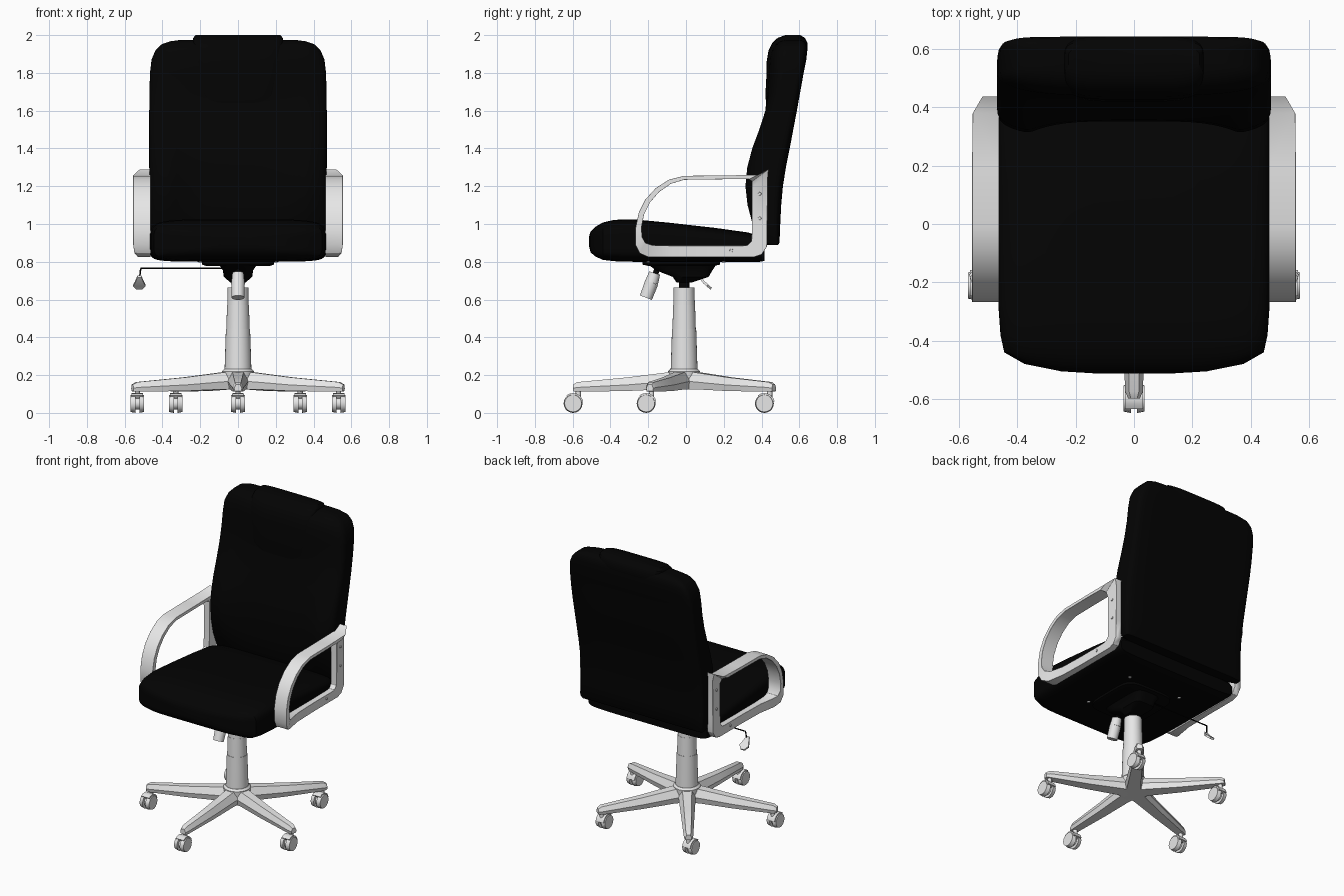
import bpy, bmesh, math
from mathutils import Vector, Matrix

if "Cube" in bpy.data.objects:
    bpy.data.objects.remove(bpy.data.objects["Cube"])


def material(name, c):
    m = bpy.data.materials.new(name)
    m.diffuse_color = (c, c, c, 1)
    m.use_nodes = True
    m.node_tree.nodes["Principled BSDF"].inputs["Base Color"].default_value = m.diffuse_color
    return m


BLACK = material("black upholstery", 0.001)
GREY = material("light grey plastic", 0.8)


def finish(name, bm, mat):
    bmesh.ops.recalc_face_normals(bm, faces=bm.faces)
    me = bpy.data.meshes.new(name)
    bm.to_mesh(me)
    bm.free()
    me.materials.append(mat)
    ob = bpy.data.objects.new(name, me)
    bpy.context.collection.objects.link(ob)
    return ob


def loft(name, rings, mat, closed=False):
    """Skin a list of equal-length point rings, capped unless closed."""
    bm = bmesh.new()
    vs = [[bm.verts.new(p) for p in r] for r in rings]
    n = len(vs[0])
    for i in range(len(vs) if closed else len(vs) - 1):
        a, b = vs[i], vs[(i + 1) % len(vs)]
        for j in range(n):
            k = (j + 1) % n
            bm.faces.new((a[j], a[k], b[k], b[j]))
    if not closed:
        bm.faces.new(vs[0])
        bm.faces.new(vs[-1])
    return finish(name, bm, mat)


def squircle(a, b, e0=5, e1=5, n=72):
    """Rounded rectangle with its own squareness below (e0) and above (e1)."""
    out = []
    for i in range(n):
        t = 2 * math.pi * (i + .5) / n
        e = e1 if math.sin(t) > 0 else e0
        f = lambda q: math.copysign(abs(q) ** (2 / e), q)
        out.append((a * f(math.cos(t)), b * f(math.sin(t))))
    return out


def z_ring(z, y0, y1, hw, dent=0, e0=5, e1=5):
    """Horizontal rounded section; dent hollows the middle of the front."""
    out = []
    for u, v in squircle(hw, (y1 - y0) / 2, e0, e1):
        y = (y0 + y1) / 2 + v
        if v < 0:
            y += dent * max(0, 1 - (u / 0.36) ** 4)
        out.append((u, y, z))
    return out


def y_ring(y, z0, z1, hw):
    return [(u, y, (z0 + z1) / 2 + v) for u, v in squircle(hw, (z1 - z0) / 2, 6, 5)]


def tube(name, p, q, r0, r1, mat, seg=20):
    p, q = Vector(p), Vector(q)
    d = q - p
    bm = bmesh.new()
    M = Matrix.Translation((p + q) / 2) @ d.to_track_quat('Z', 'Y').to_matrix().to_4x4()
    bmesh.ops.create_cone(bm, cap_ends=True, segments=seg, radius1=r0, radius2=r1, depth=d.length, matrix=M)
    return finish(name, bm, mat)


# Seat cushion, skinned front to back: y, bottom, top, half width
seat = [(-.513, .88, .935, .12), (-.505, .85, .96, .25), (-.48, .828, .985, .375), (-.44, .81, 1.008, .445),
        (-.38, .803, 1.022, .458), (-.28, .80, 1.025, .465), (-.1, .80, 1.008, .467), (.15, .80, .98, .467),
        (.33, .80, .955, .465), (.39, .80, .935, .46), (.415, .805, .90, .45)]
loft("seat", [y_ring(*s) for s in seat], BLACK)

# Backrest, skinned upwards: z, front, back, half width, front hollow
back = [(.89, .425, .488, .46, 0), (.90, .40, .495, .466, 0), (1.0, .34, .499, .467, .02), (1.1, .31, .504, .468, .045),
        (1.2, .297, .513, .469, .055), (1.3, .306, .529, .47, .05), (1.4, .333, .549, .47, .04),
        (1.5, .373, .568, .47, .025), (1.6, .408, .587, .47, .012), (1.7, .43, .605, .469, 0),
        (1.8, .437, .623, .466, 0), (1.87, .44, .637, .458, 0), (1.92, .452, .642, .437, 0),
        (1.95, .47, .638, .408, 0), (1.967, .495, .626, .36, 0), (1.975, .52, .605, .30, 0)]
loft("backrest", [z_ring(*s, 3.4, 9) for s in back], BLACK)

# Headrest pad over the top middle of the backrest
head = [(1.61, .45, .56, .13), (1.63, .425, .57, .18), (1.68, .42, .59, .21), (1.77, .425, .61, .225),
        (1.86, .427, .625, .235), (1.92, .437, .643, .24), (1.96, .457, .642, .24), (1.985, .485, .63, .237),
        (2.0, .525, .605, .225)]
loft("headrest", [z_ring(*s) for s in head], BLACK)

# Armrest loop: outer y, z, inner y, z, outside x
arm = [(.10, .825, .10, .885, .505), (-.08, .825, -.08, .885, .51), (-.20, .825, -.18, .888, .53),
       (-.245, .845, -.215, .90, .548), (-.268, .89, -.232, .93, .555), (-.267, .98, -.236, .98, .555),
       (-.25, 1.06, -.222, 1.05, .555), (-.215, 1.13, -.19, 1.115, .555), (-.16, 1.19, -.142, 1.17, .555),
       (-.09, 1.235, -.08, 1.213, .555), (-.01, 1.255, -.01, 1.234, .555), (.20, 1.257, .20, 1.237, .555),
       (.38, 1.26, .335, 1.237, .553), (.437, 1.29, .35, 1.225, .52), (.432, 1.24, .35, 1.19, .505),
       (.43, 1.0, .35, 1.0, .505), (.428, .88, .347, .91, .505), (.40, .838, .325, .888, .505),
       (.36, .825, .30, .885, .505)]


def armrest(name, s):
    rings = [[(s * .462, a, b), (s * x, a, b), (s * x, c, d), (s * .462, c, d)] for a, b, c, d, x in arm]
    ob = loft(name, rings, GREY, True)
    ob.modifiers.new("soft edge", 'BEVEL').width = .004
    for i, (y, z) in enumerate(((-.11, .86), (.24, .86), (.39, 1.03), (.39, 1.16))):
        tube(f"{name}_screw_{i}", (s * .50, y, z), (s * .510, y, z), .010, .008, GREY, 10)


armrest("right_armrest", 1)
armrest("left_armrest", -1)

# Tilt mechanism under the seat
loft("seat_plate", [z_ring(.778, -.2, .15, .17), z_ring(.785, -.23, .18, .19), z_ring(.805, -.23, .18, .19)], BLACK)
loft("tilt_mechanism", [z_ring(.69, -.05, .03, .04), z_ring(.72, -.07, .12, .075),
                        z_ring(.755, -.16, .14, .08), z_ring(.785, -.2, .16, .1)], BLACK)
tube("tension_rod", (0, -.15, .77), (0, -.17, .71), .015, .015, BLACK)
tube("tension_knob", (0, -.166, .74), (0, -.182, .69), .03, .035, GREY)
tube("tension_knob_grip", (0, -.182, .69), (0, -.212, .61), .036, .034, GREY)
for i, (x, y) in enumerate(((.2, -.2), (-.2, -.2), (.2, .2), (-.2, .2))):
    tube(f"seat_bolt_{i}", (x, y, .805), (x, y, .795), .011, .009, GREY, 10)

# Height lever with paddle
tube("lever_rod", (0, .09, .765), (-.515, .09, .765), .004, .004, BLACK, 8)
tube("lever_end", (-.515, .09, .765), (-.52, .085, .722), .004, .004, BLACK, 8)
paddle = [(.075, .728, .010), (.10, .695, .024), (.118, .68, .033), (.137, .662, .014)]
loft("lever_paddle", [[(-.522 - w, y, z), (-.522 + w, y, z), (-.522 + w, y - .008, z - .01),
                       (-.522 - w, y - .008, z - .01)] for y, z, w in paddle], GREY)

# Gas column in stepped sleeves
HY = -.01
for name, z0, z1, r0, r1, m in (("gas_piston", .64, .71, .028, .028, BLACK), ("upper_sleeve", .56, .665, .057, .055, GREY),
                                ("middle_sleeve", .44, .57, .062, .058, GREY), ("lower_sleeve", .2, .445, .072, .064, GREY),
                                ("base_hub", .125, .22, .08, .085, GREY), ("hub_collar", .22, .232, .085, .073, GREY)):
    tube(name, (0, HY, z0), (0, HY, z1), r0, r1, m, 28)

# Five star legs, each with a twin-wheel caster
leg = [(.03, .125, .222, .058), (.1, .125, .213, .052), (.3, .116, .188, .042), (.565, .112, .163, .03), (.588, .115, .15, .02)]
for i in range(5):
    a = -math.pi / 2 + i * 2 * math.pi / 5
    d, s = Vector((math.cos(a), math.sin(a), 0)), Vector((-math.sin(a), math.cos(a), 0))
    o, up = Vector((0, HY, 0)), Vector((0, 0, 1))
    rings = [[o + d * r + s * w * k + up * (z0 + (z1 - z0) * h)
              for k, h in ((-.8, 0), (.8, 0), (1, .45), (.55, 1), (-.55, 1), (-1, .45))] for r, z0, z1, w in leg]
    loft(f"leg_{i}", rings, GREY)
    p = o + d * .56
    tube(f"caster_stem_{i}", p + up * .05, p + up * .125, .014, .014, GREY, 12)
    c = p + Vector((0, -.028, .05))
    X = Vector((1, 0, 0))
    tube(f"caster_core_{i}", c - X * .03, c + X * .03, .032, .032, GREY, 16)
    for k in (-1, 1):
        tube(f"caster_wheel_{i}_{'l' if k < 0 else 'r'}", c + X * k * .010, c + X * k * .036, .05, .045, GREY, 20)
    # Hood bridging the wheels
    hood = [[c + X * x + Vector((0, r * math.cos(t), r * math.sin(t)))
             for x, r in ((-.03, .035), (.03, .035), (.03, .055), (-.03, .055))]
            for t in [math.radians(q) for q in range(10, 131, 20)]]
    loft(f"caster_hood_{i}", hood, GREY)

# Smooth the rounded surfaces, keep real edges sharp
bpy.ops.object.select_all(action='SELECT')
bpy.context.view_layer.objects.active = bpy.data.objects["seat"]
bpy.ops.object.shade_smooth_by_angle(angle=math.radians(35))
